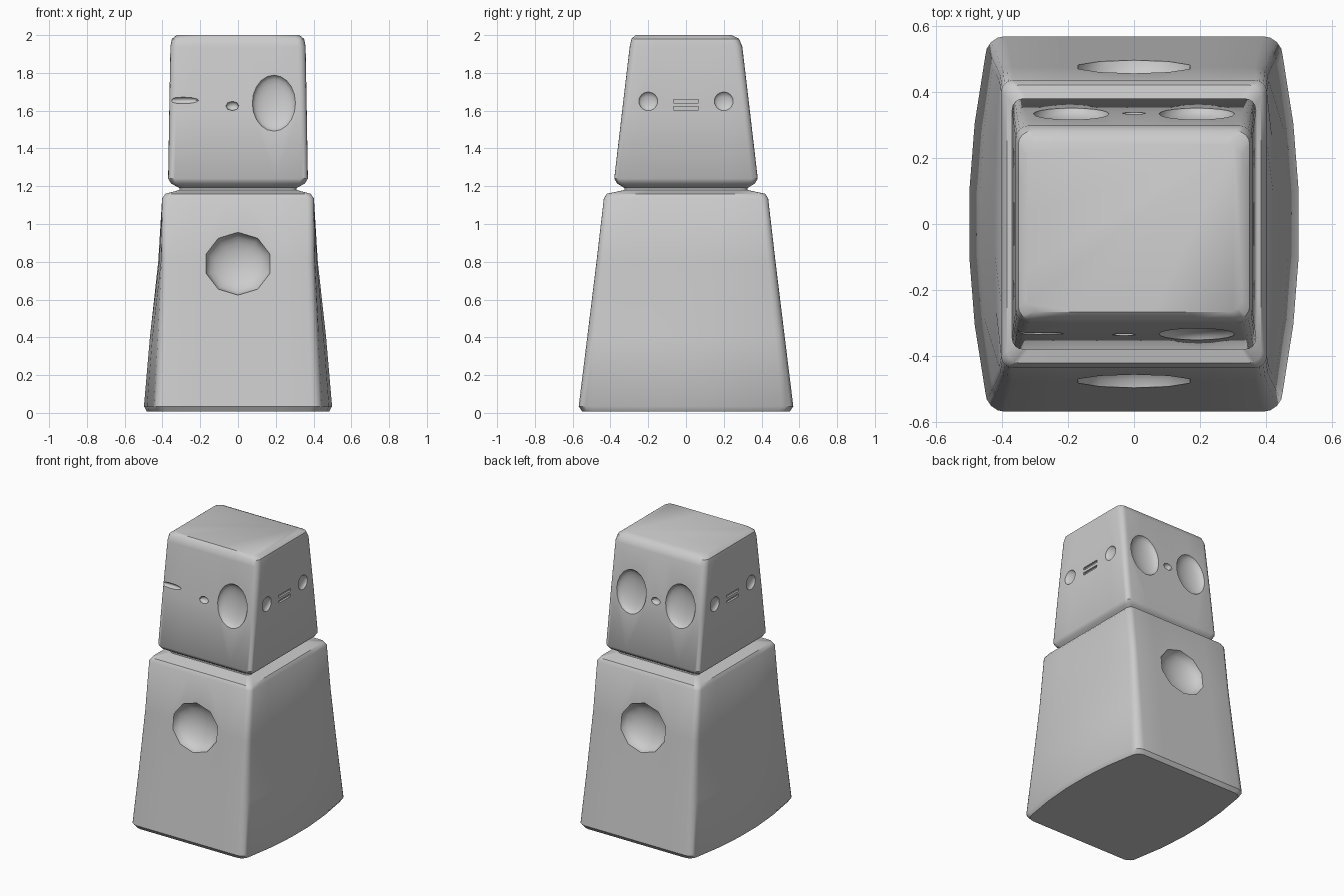
import bpy, bmesh
from math import cos, sin, pi, radians
from mathutils import Matrix

if "Cube" in bpy.data.objects:
    bpy.data.objects.remove(bpy.data.objects["Cube"])


def ring(bm, z, hx, hy, bulge=0.0, r=0.04, shift=0.0):
    """Rounded rectangle of vertices; the x sides bow outward by bulge."""
    pts = []
    for k, (sx, sy) in enumerate([(1, 1), (-1, 1), (-1, -1), (1, -1)]):
        for i in range(5):
            a = k * pi / 2 + i * pi / 8
            pts.append((sx * (hx - r) + r * cos(a), sy * (hy - r) + r * sin(a)))
        # points along the side that follows this corner
        for t in (-0.6, -0.2, 0.2, 0.6):
            if k == 0:
                pts.append((-t * (hx - r), hy))
            elif k == 1:
                pts.append((-hx - bulge * (1 - t * t), -t * (hy - r)))
            elif k == 2:
                pts.append((t * (hx - r), -hy))
            else:
                pts.append((hx + bulge * (1 - t * t), t * (hy - r)))
    return [bm.verts.new((x, y + shift, z)) for x, y in pts]


# Carved block: flared base, pinched neck and tapering head in one skin
bm = bmesh.new()
profile = [
    (0.008, 0.435, 0.55, 0.05, 0.06),
    (0.035, 0.45, 0.568, 0.05, 0.06),
    (0.40, 0.428, 0.523, 0.04, 0.05),
    (0.80, 0.408, 0.474, 0.015, 0.04),
    (1.135, 0.402, 0.435, 0.0, 0.035),
    (1.16, 0.385, 0.42, 0.0, 0.035),
    (1.18, 0.31, 0.325, 0.0, 0.03),
    (1.19, 0.31, 0.325, 0.0, 0.03),
    (1.215, 0.355, 0.365, 0.0, 0.03),
    (1.24, 0.37, 0.38, 0.0, 0.035),
    (1.60, 0.364, 0.338, 0.0, 0.035),
    (1.94, 0.358, 0.298, 0.0, 0.04),
    (1.98, 0.350, 0.285, 0.0, 0.04, -0.004),
    (2.00, 0.325, 0.255, 0.0, 0.04, -0.012),
]
rings = [ring(bm, *p) for p in profile]
for a, b in zip(rings, rings[1:]):
    n = len(a)
    for i in range(n):
        bm.faces.new((a[i], a[(i + 1) % n], b[(i + 1) % n], b[i]))
bm.faces.new(list(reversed(rings[0])))
bm.faces.new(rings[-1])
bmesh.ops.recalc_face_normals(bm, faces=bm.faces)
mesh = bpy.data.meshes.new("carved_block")
bm.to_mesh(mesh)
bm.free()
block = bpy.data.objects.new("carved_block", mesh)
bpy.context.collection.objects.link(block)

cutters = []


def cutter(name, loc, size, tilt=0.0, kind="ball", seg=20):
    """Hollow-making shape, either an ellipsoid (pole along y) or a box."""
    cb = bmesh.new()
    if kind == "ball":
        bmesh.ops.create_uvsphere(cb, u_segments=seg, v_segments=12, radius=1)
        bmesh.ops.rotate(cb, verts=cb.verts, matrix=Matrix.Rotation(pi / 2, 3, "X"))
    else:
        bmesh.ops.create_cube(cb, size=2)
    bmesh.ops.scale(cb, verts=cb.verts, vec=size)
    bmesh.ops.rotate(cb, verts=cb.verts, matrix=Matrix.Rotation(tilt, 3, "X"))
    bmesh.ops.translate(cb, verts=cb.verts, vec=loc)
    me = bpy.data.meshes.new(name)
    cb.to_mesh(me)
    cb.free()
    ob = bpy.data.objects.new(name, me)
    bpy.context.collection.objects.link(ob)
    ob.hide_render = True
    cutters.append(ob)


for s in (-1, 1):
    # Round belly hollow, front and back
    cutter("belly_hollow", (0, s * 0.477, 0.79), (0.178, 0.09, 0.168), s * 0.122, seg=10)
    # Eye sockets; the front left one is worn away to a ledge
    for x in (-0.19, 0.19):
        if s == -1 and x < 0:
            continue
        cutter("eye_socket", (x, s * 0.335, 1.64), (0.115, 0.045, 0.15), s * 0.116)
    # Small nose notch
    cutter("nose_notch", (-0.03 if s < 0 else 0, s * 0.336, 1.625), (0.035, 0.025, 0.025), seg=8)
    # Side faces: two small round eyes and a double slit
    for y in (-0.2, 0.2):
        cutter("side_eye", (s * 0.364, y, 1.65), (0.02, 0.05, 0.05), seg=12)
    for z in (1.613, 1.65):
        cutter("side_slit", (s * 0.365, 0, z), (0.015, 0.065, 0.009), kind="box")
cutter("worn_ledge", (-0.29, -0.337, 1.655), (0.085, 0.022, 0.018), -0.116, seg=12)

# Carve the hollows
for c in cutters:
    m = block.modifiers.new(c.name, "BOOLEAN")
    m.operation = "DIFFERENCE"
    m.solver = "EXACT"
    m.object = c
deps = bpy.context.evaluated_depsgraph_get()
carved = bpy.data.meshes.new_from_object(block.evaluated_get(deps))
block.modifiers.clear()
block.data = carved
for c in cutters:
    bpy.data.objects.remove(c)

bpy.context.view_layer.objects.active = block
block.select_set(True)
bpy.ops.object.shade_smooth_by_angle(angle=radians(40))
